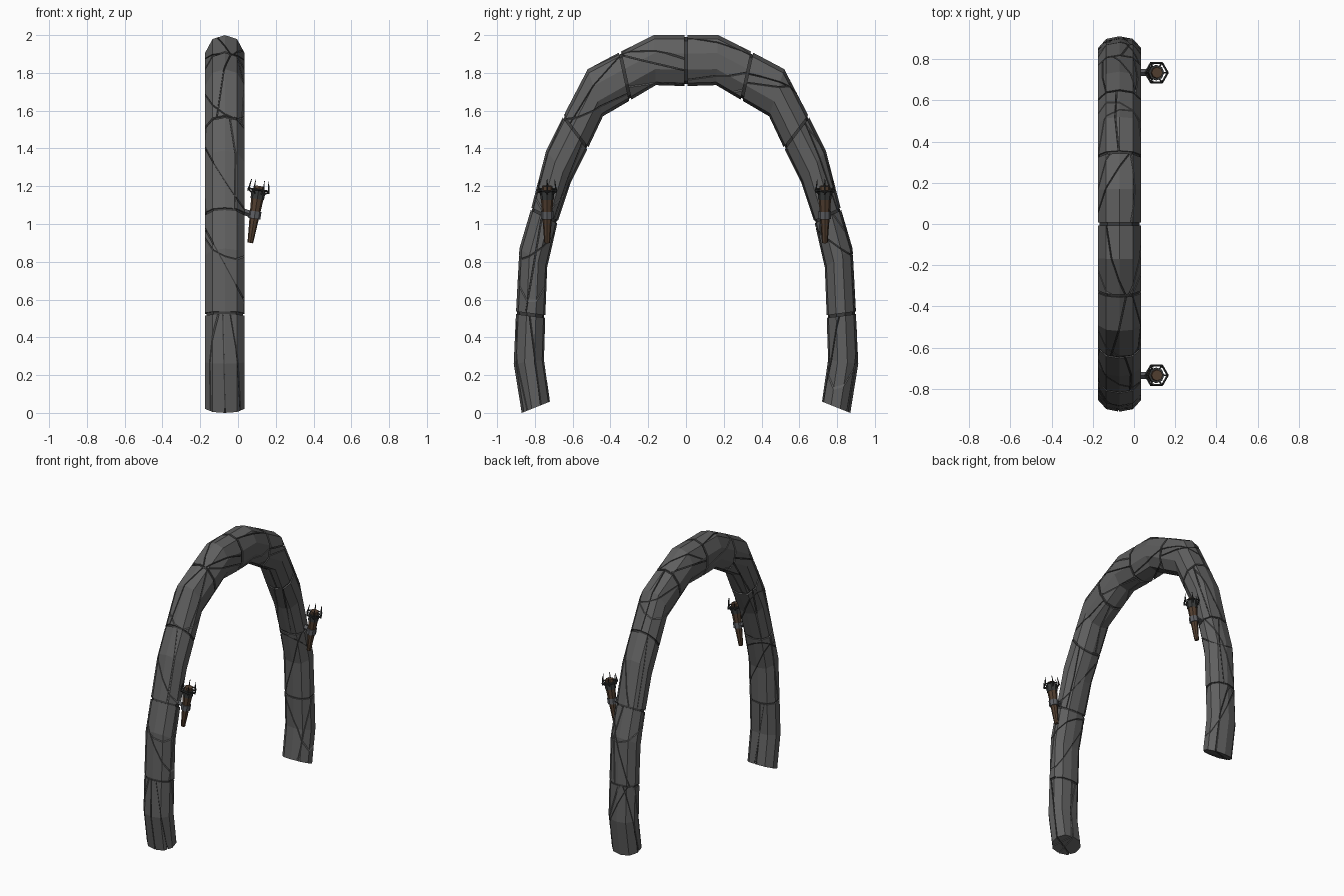
import bpy, bmesh, math, random
from mathutils import Vector, Matrix

random.seed(4)
cube = bpy.data.objects.get("Cube")
if cube:
    bpy.data.objects.remove(cube, do_unlink=True)


def material(name, *rgb):
    m = bpy.data.materials.new(name)
    m.use_nodes = True
    m.diffuse_color = (*rgb, 1)
    m.node_tree.nodes["Principled BSDF"].inputs["Base Color"].default_value = (*rgb, 1)
    return m


STONE = material("grey stone", 0.115, 0.115, 0.115)
CRACK = material("dark crevice", 0.045, 0.045, 0.045)
WOOD = material("brown wood", 0.085, 0.05, 0.03)
IRON = material("dark iron", 0.04, 0.043, 0.043)
STEEL = material("bracket metal", 0.11, 0.115, 0.125)


def finish(bm, name, mat):
    bmesh.ops.recalc_face_normals(bm, faces=bm.faces)
    me = bpy.data.meshes.new(name)
    bm.to_mesh(me)
    bm.free()
    me.materials.append(mat)
    ob = bpy.data.objects.new(name, me)
    bpy.context.collection.objects.link(ob)
    return ob


# Arch stations from foot to crown: outer (y, z), inner (y, z)
HALF = [((.87, 0), (.72, .06)), ((.912, .26), (.752, .28)), ((.90, .53), (.745, .51)),
        ((.882, .87), (.735, .77)), ((.82, 1.08), (.68, 1.01)), ((.74, 1.39), (.61, 1.22)),
        ((.65, 1.57), (.52, 1.40)), ((.52, 1.82), (.44, 1.57)), ((.35, 1.91), (.295, 1.655)),
        ((.17, 2), (.16, 1.735)), ((0, 2), (0, 1.73))]
CENTRE_X = -0.07
SIDE = [(0, 1), (.065, .92), (.105, .64), (.105, .32), (.065, .06), (0, 0)]
SECTION = SIDE + [(-x, t) for x, t in SIDE[-2:0:-1]]


def to_pair(pair, s):
    return [Vector((CENTRE_X, s * y, z)) for y, z in pair]


path = [to_pair(p, 1) for p in HALF] + [to_pair(p, -1) for p in HALF[-2::-1]]


def ring_points(outer, inner, scale=1):
    mid = (outer + inner) / 2
    pts = [inner.lerp(outer, t) + Vector((x, 0, 0)) for x, t in SECTION]
    return [mid + (p - mid) * scale for p in pts]


def loft(rings):
    bm = bmesh.new()
    loops = [[bm.verts.new(p) for p in r] for r in rings]
    n = len(loops[0])
    for a, b in zip(loops, loops[1:]):
        for i in range(n):
            j = (i + 1) % n
            bm.faces.new((a[i], a[j], b[j], b[i]))
    bm.faces.new(loops[0][::-1])
    bm.faces.new(loops[-1])
    bmesh.ops.recalc_face_normals(bm, faces=bm.faces)
    return bm


def split(bm, point, normal, gap=0.003):
    """Cut a stone in two capped pieces with a thin crack between them."""
    pieces = []
    for s in (1, -1):
        part = bm.copy()
        n = normal * s
        bmesh.ops.bisect_plane(part, geom=part.verts[:] + part.edges[:] + part.faces[:],
                               plane_co=point - n * gap, plane_no=n, clear_outer=True)
        rim = [e for e in part.edges if e.is_boundary]
        if rim:
            bmesh.ops.holes_fill(part, edges=rim)
        pieces.append(part)
    bm.free()
    return pieces


def pulled(a, b, amount):
    """Station a moved a fixed distance towards station b."""
    return [p + (q - p).normalized() * amount for p, q in zip(a, b)]


# Cracked stone blocks
for k in range(0, len(path) - 1, 2):
    a, m, b = path[k:k + 3]
    start = a if k == 0 else pulled(a, m, .007)
    end = b if k == len(path) - 3 else pulled(b, m, .007)
    pieces = [loft([ring_points(*s) for s in (start, m, end)])]
    mid = (m[0] + m[1]) / 2
    radial = (m[0] - m[1]).normalized()
    along = (b[0] - a[0]).normalized()
    turn = random.uniform(0, math.pi)
    for c in range(3):
        ang = turn + c * math.pi / 3 + random.uniform(-.3, .3)
        normal = radial * math.cos(ang) + Vector((math.sin(ang), 0, 0))
        normal = (normal + along * random.uniform(-.55, .55)).normalized()
        point = mid + along * random.uniform(-.08, .08) + normal * random.uniform(-.035, .035)
        pieces = [q for p in pieces for q in split(p, point, normal)]
    whole = bmesh.new()
    for p in pieces:
        tmp = bpy.data.meshes.new("piece")
        p.to_mesh(tmp)
        p.free()
        whole.from_mesh(tmp)
        bpy.data.meshes.remove(tmp)
    finish(whole, f"arch_block_{k // 2 + 1}", STONE)

# Dark core that closes the cracks and joints
core = [list(p) for p in path]
core[0] = pulled(path[0], path[1], .02)
core[-1] = pulled(path[-1], path[-2], .02)
finish(loft([ring_points(*s, scale=.92) for s in core]), "arch_core", CRACK)


# Wall torches
def rod(bm, p, q, r1, r2, sides=6):
    p, q = Vector(p), Vector(q)
    d = q - p
    mat = Matrix.Translation((p + q) / 2) @ d.to_track_quat('Z', 'Y').to_matrix().to_4x4()
    bmesh.ops.create_cone(bm, cap_ends=True, segments=sides, radius1=r1, radius2=r2,
                          depth=d.length, matrix=mat)


def torch(side, y):
    place = Matrix.Translation((.065, y, .9)) @ Matrix.Rotation(math.radians(9), 4, 'Y')

    def part(name, mat, *rods):
        bm = bmesh.new()
        for r in rods:
            rod(bm, *r)
        ob = finish(bm, f"{side}_{name}", mat)
        ob.matrix_world = place
        return ob

    part("torch_handle", WOOD, ((0, 0, 0), (0, 0, .25), .015, .034, 8),
         ((0, 0, .25), (0, 0, .305), .031, .027, 8))
    part("torch_collar", IRON, ((0, 0, .235), (0, 0, .285), .036, .038, 8))
    part("bracket", STEEL, ((0, 0, .13), (0, 0, .17), .033, .033, 8),
         ((-.09, 0, .163), (-.02, 0, .15), .017, .017, 4))
    corners = [Vector((math.cos(i * math.pi / 3), math.sin(i * math.pi / 3), 0)) for i in range(6)]
    up = Vector((0, 0, 1))
    cage = []
    for i, c in enumerate(corners):
        d = corners[(i + 1) % 6]
        cage.append((c * .055 + up * .284, d * .055 + up * .284, .005, .005, 4))
        cage.append((c * .03 + up * .262, c * .055 + up * .28, .004, .004, 4))
        cage.append((c * .055 + up * .272, c * .046 + up * .335, .005, .002, 4))
    part("torch_cage", IRON, *cage)


torch("back", .735)
torch("front", -.735)
